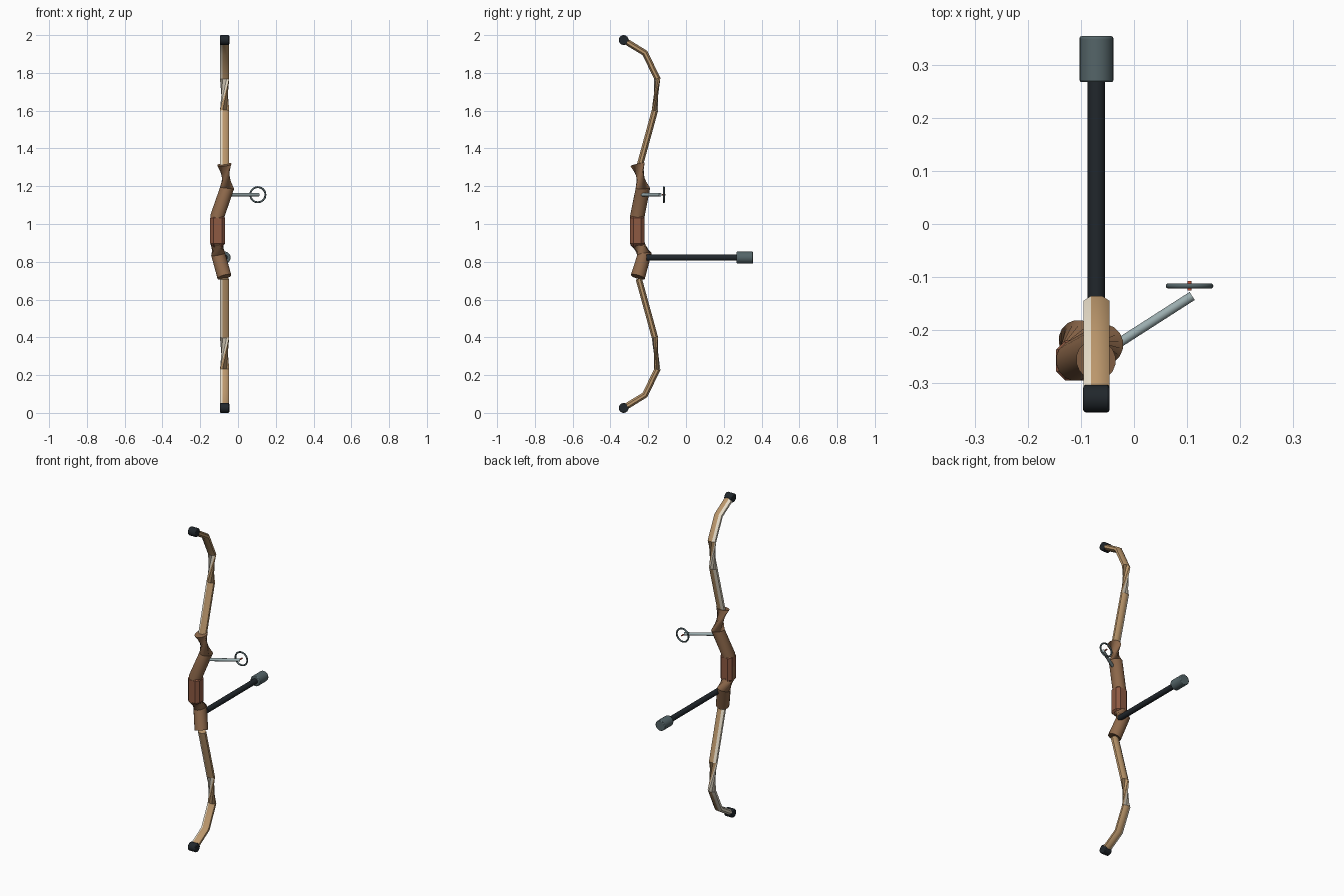
import bpy, bmesh
from math import sin, cos, pi
from mathutils import Vector

if "Cube" in bpy.data.objects:
    bpy.data.objects.remove(bpy.data.objects["Cube"])


def material(name, rgb):
    m = bpy.data.materials.new(name)
    m.diffuse_color = (*rgb, 1)
    m.use_nodes = True
    m.node_tree.nodes["Principled BSDF"].inputs["Base Color"].default_value = m.diffuse_color
    return m


TAN = material("tan_wood", (0.50, 0.31, 0.15))
CREAM = material("cream_laminate", (0.80, 0.72, 0.58))
BROWN = material("brown_wood", (0.27, 0.14, 0.07))
RED = material("red_wood", (0.27, 0.10, 0.055))
BLACK = material("black", (0.015, 0.02, 0.025))
STEEL = material("dark_steel", (0.09, 0.13, 0.14))
SILVER = material("silver", (0.33, 0.42, 0.43))
PIN = material("pin_red", (0.6, 0.1, 0.05))


def finish(name, bm, mats, angle=35, bevel=0, segments=2):
    me = bpy.data.meshes.new(name)
    bmesh.ops.recalc_face_normals(bm, faces=bm.faces)
    bm.to_mesh(me)
    bm.free()
    ob = bpy.data.objects.new(name, me)
    bpy.context.collection.objects.link(ob)
    for m in mats:
        me.materials.append(m)
    bpy.ops.object.select_all(action='DESELECT')
    ob.select_set(True)
    bpy.context.view_layer.objects.active = ob
    if angle:
        bpy.ops.object.shade_smooth_by_angle(angle=angle * pi / 180)
    if bevel:
        b = ob.modifiers.new("bevel", 'BEVEL')
        b.width, b.segments = bevel, segments
        b.limit_method = 'ANGLE'
    return ob


def sweep(name, path, rx, ry, sides, shifts, mats):
    """Elliptical tube along path; shifts gives the twist (in vertices) of each ring."""
    bm = bmesh.new()
    pts = [Vector(p) for p in path]
    rings = []
    for k, p in enumerate(pts):
        a = (p - pts[k - 1]).normalized() if k else Vector()
        b = (pts[k + 1] - p).normalized() if k < len(pts) - 1 else Vector()
        t = (a + b).normalized()
        side = (Vector((1, 0, 0)) - t * t.x).normalized()
        up = t.cross(side)
        ring = []
        for i in range(sides):
            w = 2 * pi * (i + 0.5 + shifts[k]) / sides
            ring.append(bm.verts.new(p + side * rx * cos(w) + up * ry * sin(w)))
        rings.append(ring)
    for r, s in zip(rings, rings[1:]):
        for i in range(sides):
            j = (i + 1) % sides
            bm.faces.new((r[i], r[j], s[j], s[i]))
    bm.faces.new(rings[0])
    bm.faces.new(rings[-1])
    if len(mats) > 1:
        bmesh.ops.recalc_face_normals(bm, faces=bm.faces)
        for f in bm.faces:
            f.material_index = int(f.normal.x < -0.2)
    return finish(name, bm, mats)


def cylinder(name, a, b, r, mat, sides=24, bevel=0):
    a, b = Vector(a), Vector(b)
    bm = bmesh.new()
    bmesh.ops.create_cone(bm, cap_ends=True, segments=sides, radius1=r, radius2=r,
                          depth=(b - a).length)
    rot = (b - a).to_track_quat('Z', 'Y').to_matrix()
    for v in bm.verts:
        v.co = rot @ v.co + (a + b) / 2
    return finish(name, bm, [mat], bevel=bevel)


# limbs and tips, upper and mirrored lower
LX = -0.071
limb = [(-0.25, 1.29), (-0.165, 1.60), (-0.152, 1.77), (-0.217, 1.905), (-0.33, 1.974)]
for label, f in (("upper", lambda z: z), ("lower", lambda z: 2.0 - z)):
    sweep(label + "_limb", [(LX, y, f(z)) for y, z in limb],
          0.0265, 0.018, 8, (0, 0, 3, 3, 3), [TAN, CREAM])
    cylinder(label + "_limb_tip", (LX - 0.025, -0.33, f(1.974)),
             (LX + 0.025, -0.33, f(1.974)), 0.026, BLACK, bevel=0.005)

# riser
riser = [(-0.072, -0.255, 0.72), (-0.105, -0.22, 0.84), (-0.11, -0.258, 0.90),
         (-0.11, -0.258, 1.04), (-0.058, -0.228, 1.19), (-0.072, -0.257, 1.315)]
sweep("riser", riser, 0.038, 0.039, 16, (0, 0, 4, 4, 4, 10), [BROWN])

# grip: chamfered block
bm = bmesh.new()
bmesh.ops.create_cube(bm, size=1)
for v in bm.verts:
    v.co = Vector((v.co.x * 0.078, v.co.y * 0.076, v.co.z * 0.17)) + Vector((-0.108, -0.258, 0.964))
finish("grip", bm, [RED], angle=0, bevel=0.017, segments=1)

# stabilizer
cylinder("stabilizer_rod", (LX, -0.21, 0.822), (LX, 0.28, 0.822), 0.0165, BLACK)
cylinder("stabilizer_weight", (LX, 0.268, 0.822), (LX, 0.355, 0.822), 0.032, STEEL, bevel=0.004)

# sight: arm, ring and pin
cylinder("sight_arm", (-0.06, -0.245, 1.155), (0.11, -0.136, 1.155), 0.009, SILVER, 16)
bpy.ops.mesh.primitive_torus_add(major_radius=0.04, minor_radius=0.005, major_segments=32,
                                 minor_segments=10, location=(0.105, -0.117, 1.155),
                                 rotation=(pi / 2, 0, 0))
ring = bpy.context.object
ring.name = "sight_ring"
ring.data.materials.append(STEEL)
bpy.ops.object.shade_smooth()
cylinder("sight_pin", (0.105, -0.126, 1.155), (0.105, -0.108, 1.155), 0.004, PIN, 12)
